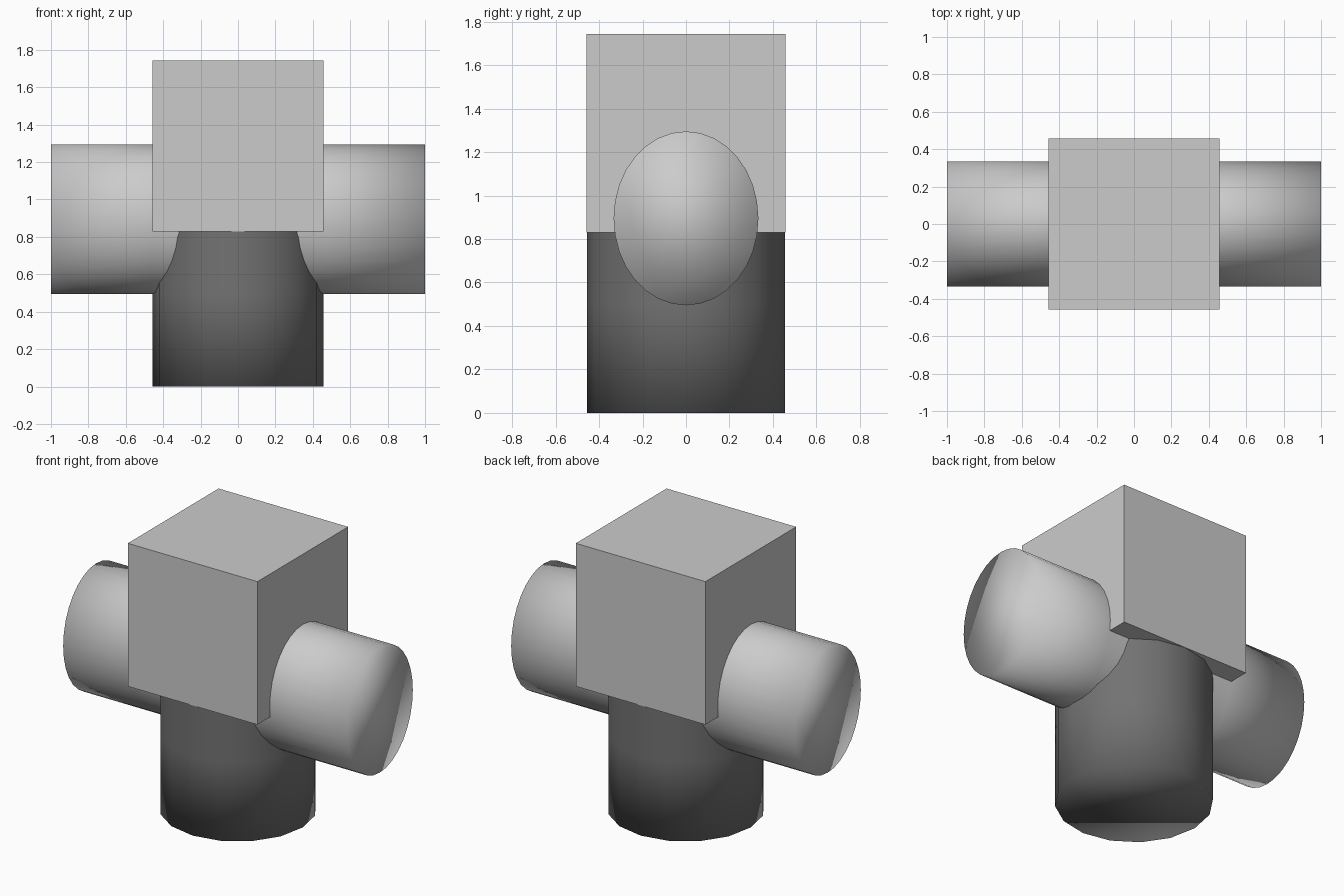
import bpy, bmesh, math
from mathutils import Matrix

if "Cube" in bpy.data.objects:
    bpy.data.objects.remove(bpy.data.objects["Cube"])


def finish(name, bm, smooth):
    for f in bm.faces:
        f.smooth = smooth
    mesh = bpy.data.meshes.new(name)
    bm.to_mesh(mesh)
    bm.free()
    obj = bpy.data.objects.new(name, mesh)
    bpy.context.collection.objects.link(obj)
    return obj


def drum(name, sides, depth, matrix, cuts):
    # Closed drum along local z, with extra rings where it meets other parts
    bm = bmesh.new()
    bmesh.ops.create_cone(bm, cap_ends=True, segments=sides,
                          radius1=1, radius2=1, depth=depth)
    for z in cuts:
        bmesh.ops.bisect_plane(bm, geom=bm.verts[:] + bm.edges[:] + bm.faces[:],
                               plane_co=(0, 0, z), plane_no=(0, 0, 1))
    bmesh.ops.transform(bm, matrix=matrix, verts=bm.verts)
    return finish(name, bm, True)


# Square block on top
HALF, BASE, TOP = 0.457, 0.83, 1.742
bm = bmesh.new()
bmesh.ops.create_cube(bm, size=1, matrix=Matrix.Translation((0, 0, (BASE + TOP) / 2))
                      @ Matrix.Diagonal((2 * HALF, 2 * HALF, TOP - BASE, 1)))
finish("top_block", bm, False)

# Oval cross bar running left to right through the block
drum("cross_bar", 32, 2.0,
     Matrix.Translation((0, 0, 0.895)) @ Matrix.Diagonal((1, 0.333, 0.40, 1))
     @ Matrix.Rotation(math.pi / 2, 4, 'Y'), (-HALF, HALF))

# Dark upright post, ending inside the block
post = drum("post", 16, 1.0,
            Matrix.Translation((0, 0, 0.5)) @ Matrix.Diagonal((0.456, 0.456, 1, 1)),
            (0.0, 0.33))
dark = bpy.data.materials.new("dark_grey")
dark.diffuse_color = (0.17, 0.17, 0.17, 1)
dark.use_nodes = True
dark.node_tree.nodes["Principled BSDF"].inputs["Base Color"].default_value = dark.diffuse_color
post.data.materials.append(dark)
